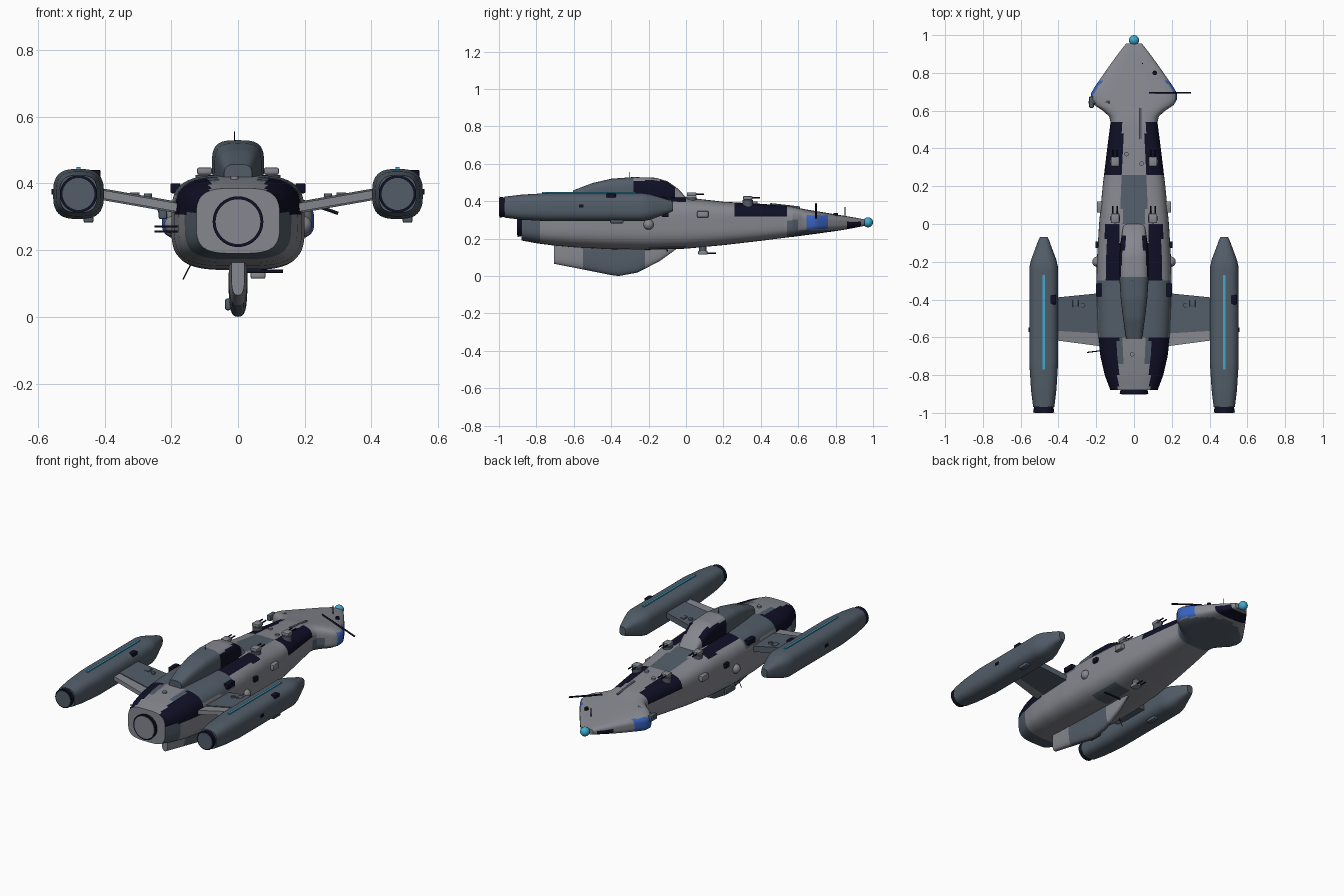
import bpy, bmesh
from math import cos, sin, pi, radians
from mathutils import Vector

if "Cube" in bpy.data.objects:
    bpy.data.objects.remove(bpy.data.objects["Cube"])

COLOURS = {
    "light grey": (0.24, 0.245, 0.275),
    "slate": (0.085, 0.11, 0.14),
    "navy black": (0.005, 0.005, 0.02),
    "cyan glow": (0.05, 0.40, 0.62),
    "window blue": (0.04, 0.12, 0.50),
}
NAMES = list(COLOURS)
GREY, SLATE, NAVY, CYAN, BLUE = range(len(NAMES))
MATS = []
for name, rgb in COLOURS.items():
    m = bpy.data.materials.new(name)
    m.use_nodes = True
    m.diffuse_color = (*rgb, 1)
    m.node_tree.nodes["Principled BSDF"].inputs["Base Color"].default_value = (*rgb, 1)
    MATS.append(m)


def finish(bm, name, colour):
    """Colour is an index, or a rule giving an index from a face centre."""
    bmesh.ops.recalc_face_normals(bm, faces=bm.faces)
    mesh = bpy.data.meshes.new(name)
    if callable(colour):
        for m in MATS:
            mesh.materials.append(m)
        for f in bm.faces:
            f.material_index = colour(f.calc_center_median())
    else:
        mesh.materials.append(MATS[colour])
    bm.to_mesh(mesh)
    bm.free()
    ob = bpy.data.objects.new(name, mesh)
    bpy.context.collection.objects.link(ob)
    bpy.ops.object.select_all(action='DESELECT')
    ob.select_set(True)
    bpy.context.view_layer.objects.active = ob
    bpy.ops.object.shade_smooth_by_angle(angle=radians(32))
    return ob


def loft(name, stations, colour, power=3.0, x0=0.0, step=0.02, seg=64):
    """Rounded-box sections along y; stations are (y, half width, bottom, top)."""
    rows = []
    for a, b in zip(stations, stations[1:]):
        n = max(1, round((b[0] - a[0]) / step))
        rows += [[p + (q - p) * i / n for p, q in zip(a, b)] for i in range(n)]
    rows.append(stations[-1])
    bm = bmesh.new()
    rings = []
    for y, w, lo, hi in rows:
        ring = []
        for k in range(seg):
            c, s = cos(2 * pi * k / seg), sin(2 * pi * k / seg)
            r = (abs(c) ** power + abs(s) ** power) ** (-1 / power)
            ring.append(bm.verts.new((x0 + w * r * c, y, (lo + hi) / 2 + (hi - lo) / 2 * r * s)))
        rings.append(ring)
    for a, b in zip(rings, rings[1:]):
        for k in range(seg):
            j = (k + 1) % seg
            bm.faces.new((a[k], a[j], b[j], b[k]))
    bm.faces.new(rings[0])
    bm.faces.new(rings[-1])
    return finish(bm, name, colour)


def box(name, centre, size, colour, bevel=0.0):
    bm = bmesh.new()
    bmesh.ops.create_cube(bm, size=1)
    for v in bm.verts:
        v.co = Vector(centre) + Vector(a * b for a, b in zip(v.co, size))
    if bevel:
        bmesh.ops.bevel(bm, geom=bm.edges[:], offset=bevel, segments=2, affect='EDGES', profile=0.5)
    return finish(bm, name, colour)


def rod(name, start, end, radius, colour, radius_end=None, seg=16):
    start, end = Vector(start), Vector(end)
    d = end - start
    bm = bmesh.new()
    bmesh.ops.create_cone(bm, cap_ends=True, segments=seg, radius1=radius,
                          radius2=radius if radius_end is None else radius_end, depth=d.length)
    m = d.to_track_quat('Z', 'Y').to_matrix().to_4x4()
    m.translation = (start + end) / 2
    bm.transform(m)
    return finish(bm, name, colour)


def ball(name, centre, radius, colour):
    bm = bmesh.new()
    bmesh.ops.create_uvsphere(bm, u_segments=24, v_segments=14, radius=radius)
    bmesh.ops.translate(bm, verts=bm.verts, vec=centre)
    return finish(bm, name, colour)


def wing_panel(name, side, root, tip, colour):
    """Each end is (x, back y, front y, bottom, top)."""
    bm = bmesh.new()
    for x, y0, y1, z0, z1 in (root, tip):
        for y in (y0, y1):
            for z in (z0, z1):
                bm.verts.new((side * x, y, z))
    bmesh.ops.convex_hull(bm, input=bm.verts)
    return finish(bm, name, colour)


# Camouflage rules
def hull_paint(c):
    x, y, z = abs(c.x), c.y, c.z
    if y < -0.879:
        return GREY
    if y > 0.6:
        if 0.65 < y < 0.76 and 0.25 < z < 0.325 and x > 0.14:
            return BLUE
        if 0.85 < y < 0.93 and z < 0.29:
            return NAVY
        return SLATE if z < 0.245 and y < 0.84 else GREY
    if y > 0.25:
        if x > 0.06 and z > 0.315 and y < 0.55:
            return NAVY
        return SLATE if y > 0.54 and z < 0.3 else GREY
    top = z > 0.36
    if y > 0.0:
        return SLATE if top and x < 0.065 else GREY
    if y > -0.3:
        if top and 0.07 < x < 0.15:
            return NAVY
        return SLATE if z < 0.16 and y > -0.2 and c.x > 0.03 else GREY
    if y > -0.6:
        return SLATE if top else GREY
    if z > 0.31 and x > 0.085:
        return NAVY
    if z > 0.31:
        return SLATE if x > 0.06 and y > -0.75 else GREY
    return SLATE if y < -0.77 else GREY


def canopy_paint(c):
    if c.y < -0.29:
        return SLATE
    return NAVY if c.y < -0.05 and c.z < 0.51 and abs(c.x) > 0.045 else GREY


def fin_paint(c):
    return SLATE if -0.55 < c.y < -0.22 else GREY


# Main hull with spade-shaped head
loft("hull", [
    (-0.88, 0.125, 0.19, 0.385), (-0.80, 0.155, 0.175, 0.40), (-0.70, 0.178, 0.162, 0.412),
    (-0.58, 0.192, 0.152, 0.42), (-0.40, 0.20, 0.143, 0.425), (-0.20, 0.197, 0.14, 0.425),
    (0.0, 0.185, 0.146, 0.42), (0.20, 0.166, 0.165, 0.397), (0.40, 0.142, 0.188, 0.386),
    (0.54, 0.124, 0.206, 0.376), (0.57, 0.132, 0.209, 0.37), (0.60, 0.165, 0.213, 0.364),
    (0.63, 0.21, 0.217, 0.358), (0.66, 0.228, 0.221, 0.353), (0.69, 0.228, 0.225, 0.348),
    (0.72, 0.212, 0.229, 0.343), (0.82, 0.143, 0.243, 0.326), (0.90, 0.085, 0.257, 0.313),
    (0.955, 0.042, 0.268, 0.302)], hull_paint, power=3.6, seg=80)
rod("main_nozzle", (0, -0.87, 0.285), (0, -0.90, 0.285), 0.07, NAVY, 0.076, 40)
rod("main_nozzle_disc", (0, -0.89, 0.285), (0, -0.903, 0.285), 0.067, GREY, seg=40)
ball("nose_light", (0, 0.973, 0.287), 0.027, CYAN)

# Dorsal canopy and ventral fin
loft("canopy", [
    (-0.605, 0.042, 0.38, 0.457), (-0.50, 0.058, 0.38, 0.497), (-0.40, 0.07, 0.38, 0.52),
    (-0.28, 0.078, 0.38, 0.529), (-0.16, 0.077, 0.38, 0.525), (-0.10, 0.072, 0.38, 0.507),
    (-0.04, 0.062, 0.38, 0.465), (0.0, 0.055, 0.38, 0.42)], canopy_paint, power=3.4)
rod("canopy_mast", (-0.01, -0.3, 0.52), (-0.01, -0.3, 0.555), 0.0015, NAVY)
loft("ventral_fin", [
    (-0.705, 0.02, 0.065, 0.2), (-0.55, 0.027, 0.035, 0.2), (-0.40, 0.028, 0.005, 0.2),
    (-0.36, 0.028, 0.0, 0.2), (-0.26, 0.026, 0.018, 0.2), (-0.14, 0.02, 0.08, 0.2),
    (-0.05, 0.01, 0.145, 0.2)], fin_paint, power=3.0, seg=40)
box("fin_pod", (-0.03, -0.38, 0.037), (0.018, 0.09, 0.035), SLATE, 0.006)

# Wings and engine pods
for side, tag in ((-1, "right"), (1, "left")):
    X = 0.478 * side
    wing_panel(tag + "_wing", side, (0.17, -0.58, -0.365, 0.308, 0.343),
               (0.42, -0.565, -0.39, 0.352, 0.387), SLATE)
    wing_panel(tag + "_wing_flap", side, (0.17, -0.648, -0.58, 0.313, 0.338),
               (0.42, -0.615, -0.565, 0.357, 0.382), GREY)
    loft(tag + "_pod", [
        (-0.97, 0.056, 0.312, 0.424), (-0.88, 0.067, 0.301, 0.435), (-0.74, 0.076, 0.293, 0.443),
        (-0.23, 0.076, 0.293, 0.443), (-0.19, 0.067, 0.301, 0.437), (-0.085, 0.028, 0.34, 0.405),
        (-0.07, 0.02, 0.347, 0.398)], SLATE, power=2.9, x0=X, seg=48)
    rod(tag + "_pod_nozzle", (X, -0.96, 0.368), (X, -0.997, 0.368), 0.05, NAVY, 0.056, 32)
    rod(tag + "_pod_nozzle_disc", (X, -0.98, 0.368), (X, -1.0, 0.368), 0.048, SLATE, seg=32)
    box(tag + "_pod_light", (X, -0.52, 0.445), (0.012, 0.5, 0.008), CYAN)
    box(tag + "_pod_sensor", (X + 0.05, -0.4, 0.425), (0.032, 0.05, 0.03), NAVY, 0.004)
    box(tag + "_pod_keel", (X + 0.03, -0.37, 0.293), (0.03, 0.07, 0.022), SLATE, 0.005)
    box(tag + "_pod_side_port", (X + 0.076 * side, -0.56, 0.375), (0.01, 0.025, 0.016), NAVY)
    box(tag + "_wing_hatch", (0.31 * side, -0.42, 0.367), (0.03, 0.04, 0.012), SLATE, 0.003)
    rod(tag + "_wing_stud", (0.27 * side, -0.43, 0.35), (0.27 * side, -0.43, 0.37), 0.012, SLATE)
    # Hull-side equipment
    ball(tag + "_side_dome", (0.193 * side, -0.2, 0.275), 0.028, GREY)
    box(tag + "_side_box", (0.182 * side, 0.09, 0.33), (0.03, 0.06, 0.035), GREY, 0.006)
    box(tag + "_shoulder_box", (0.187 * side, -0.35, 0.385), (0.03, 0.07, 0.03), NAVY, 0.004)
    box(tag + "_side_port", (0.195 * side, -0.11, 0.33), (0.02, 0.035, 0.03), NAVY, 0.004)
    # Deck turrets
    for y, z, t in ((0.33, 0.405, "front"), (0.03, 0.425, "rear")):
        rod(f"{tag}_{t}_turret_base", (0.1 * side, y, z - 0.04), (0.1 * side, y, z), 0.027, SLATE, seg=20)
        box(f"{tag}_{t}_turret", (0.1 * side, y, z + 0.012), (0.045, 0.05, 0.02), GREY, 0.005)
        for dx in (-0.012, 0.012):
            rod(f"{tag}_{t}_barrel", (0.1 * side + dx, y, z + 0.013),
                (0.1 * side + dx, y + 0.065, z + 0.013), 0.004, NAVY)

# Belly turret
rod("belly_turret_base", (0.06, 0.09, 0.17), (0.06, 0.09, 0.13), 0.02, SLATE)
box("belly_turret", (0.06, 0.09, 0.124), (0.045, 0.05, 0.02), GREY, 0.005)
for dx in (-0.012, 0.012):
    rod("belly_barrel", (0.06 + dx, 0.09, 0.122), (0.06 + dx, 0.16, 0.122), 0.004, NAVY)

# Antennas and small deck details
rod("head_antenna", (0.08, 0.695, 0.385), (0.30, 0.695, 0.31), 0.005, NAVY)
rod("head_boom", (-0.13, 0.645, 0.35), (-0.24, 0.645, 0.315), 0.007, SLATE)
box("head_boom_pod", (-0.225, 0.645, 0.31), (0.025, 0.06, 0.035), SLATE, 0.005)
rod("neck_pipe", (0.035, 0.45, 0.384), (0.035, 0.61, 0.366), 0.006, SLATE)
rod("head_sensor", (0.11, 0.80, 0.31), (0.11, 0.80, 0.338), 0.012, NAVY)
rod("head_whisker", (0.045, 0.85, 0.31), (0.045, 0.85, 0.37), 0.0025, NAVY)
rod("belly_boom", (0.02, -0.1, 0.136), (0.135, -0.1, 0.136), 0.005, NAVY)
rod("belly_whisker", (-0.14, -0.3, 0.16), (-0.165, -0.3, 0.112), 0.002, NAVY)
for z in (0.255, 0.27):
    rod("tail_whisker", (-0.17, -0.67, z), (-0.25, -0.68, z), 0.003, NAVY)
for x, y, z in ((-0.04, 0.37, 0.385), (0.04, 0.32, 0.388), (-0.01, -0.69, 0.41)):
    rod("deck_stud", (x, y, z - 0.01), (x, y, z + 0.012), 0.012, GREY)
